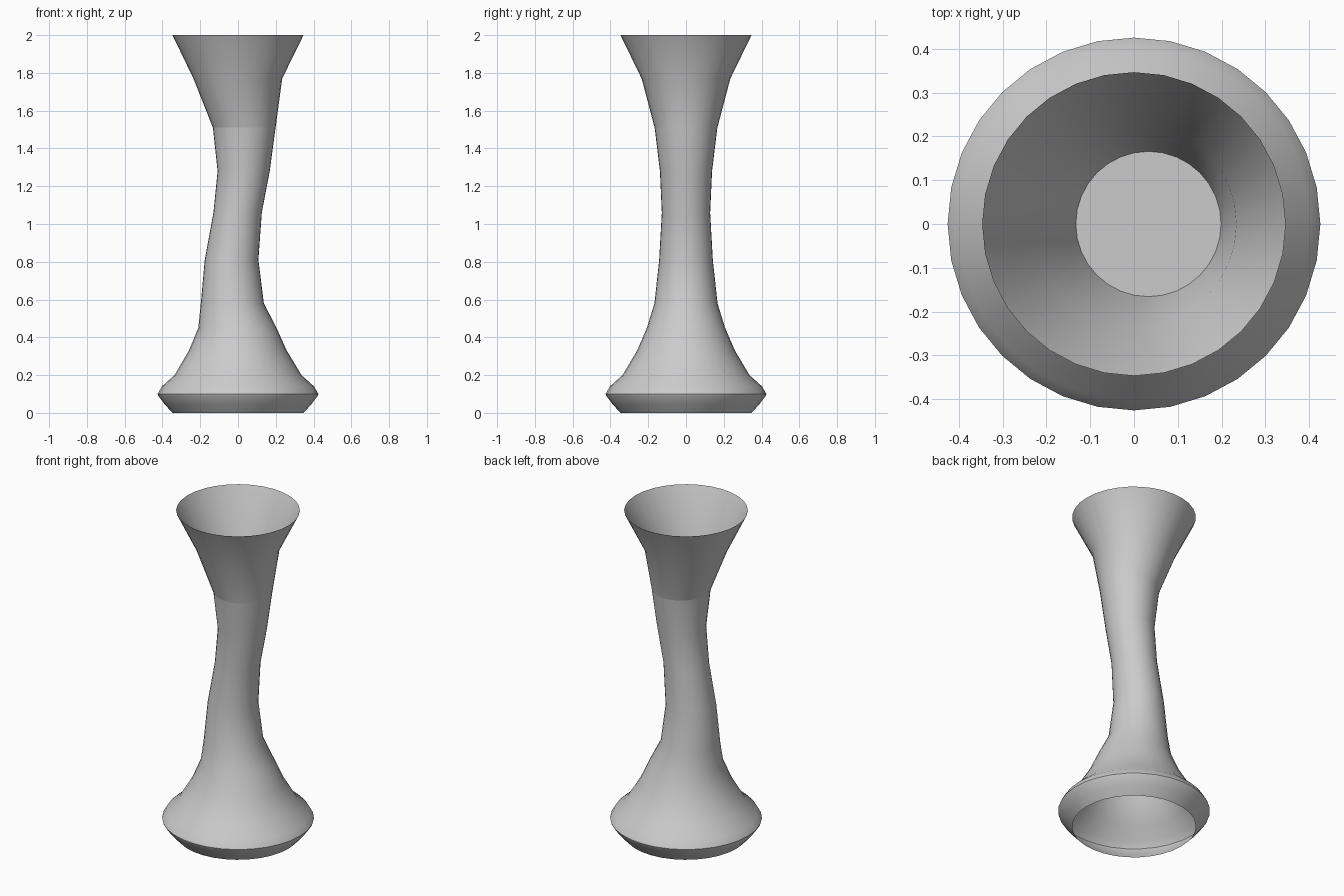
import bpy, bmesh, math

if "Cube" in bpy.data.objects:
    bpy.data.objects.remove(bpy.data.objects["Cube"])

SEGS = 32

# Rings of the swaying vase: height, centre x, radius
RINGS = [
    (0.00, 0.0, 0.347), (0.045, 0.0, 0.388), (0.09, 0.0, 0.422),
    (0.10, 0.0, 0.426), (0.14, 0.0, 0.403), (0.20, 0.0, 0.336),
    (0.33, -0.001, 0.259), (0.45, -0.003, 0.207), (0.58, -0.030, 0.167),
    (0.81, -0.034, 0.142), (1.06, -0.002, 0.128), (1.28, 0.030, 0.138),
    (1.51, 0.033, 0.166), (1.77, -0.001, 0.235), (2.00, 0.0, 0.347),
]
FLOOR_Z = 1.51

bm = bmesh.new()
loops = []
for z, cx, r in RINGS:
    loop = []
    for i in range(SEGS):
        a = 2 * math.pi * i / SEGS
        loop.append(bm.verts.new((cx + r * math.cos(a), r * math.sin(a), z)))
    loops.append(loop)

# Single-walled shell, open at the foot and the mouth
for low, high in zip(loops, loops[1:]):
    for i in range(SEGS):
        j = (i + 1) % SEGS
        bm.faces.new((low[i], low[j], high[j], high[i]))

# Flat floor inside the cup
for (z, cx, r), loop in zip(RINGS, loops):
    if z == FLOOR_Z:
        bm.faces.new(loop)
        for i in range(SEGS):
            bm.edges.get((loop[i], loop[(i + 1) % SEGS])).smooth = False

mesh = bpy.data.meshes.new("vase")
bm.to_mesh(mesh)
bm.free()
vase = bpy.data.objects.new("vase", mesh)
bpy.context.collection.objects.link(vase)

bpy.context.view_layer.objects.active = vase
vase.select_set(True)
bpy.ops.object.shade_smooth_by_angle(angle=math.radians(40))
